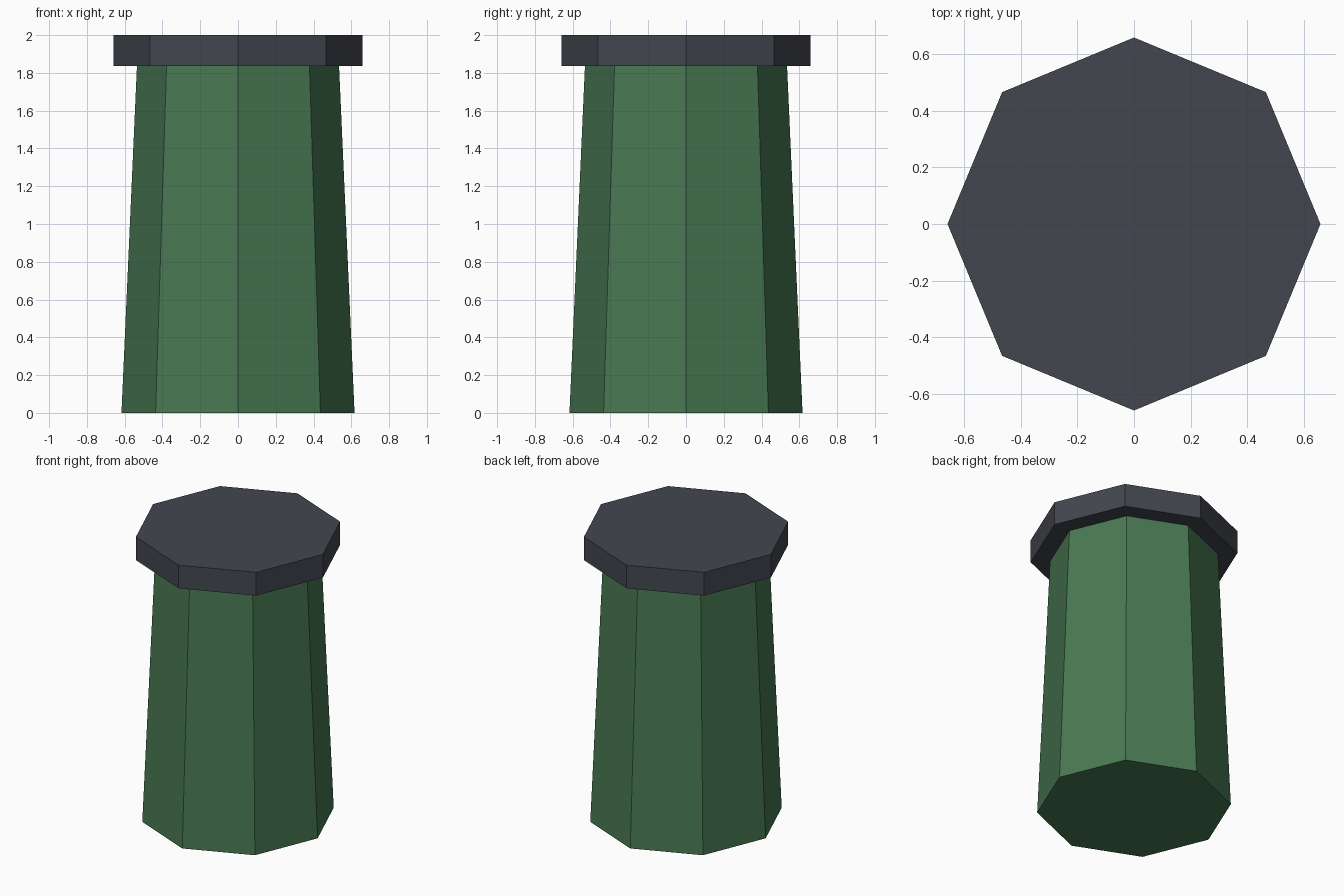
import bpy

# Remove the default cube
cube = bpy.data.objects.get("Cube")
if cube:
    bpy.data.objects.remove(cube, do_unlink=True)

SIDES = 8
CAP_BOTTOM = 1.837
TOP = 2.0


def make_material(name, color):
    mat = bpy.data.materials.new(name)
    mat.use_nodes = True
    mat.diffuse_color = color
    mat.node_tree.nodes["Principled BSDF"].inputs["Base Color"].default_value = color
    return mat


def make_prism(name, r_bottom, r_top, z_bottom, z_top, mat):
    """Flat-shaded eight-sided frustum with corners on the x and y axes."""
    bpy.ops.mesh.primitive_cone_add(
        vertices=SIDES, radius1=r_bottom, radius2=r_top,
        depth=z_top - z_bottom, location=(0, 0, (z_bottom + z_top) / 2))
    obj = bpy.context.object
    obj.name = name
    obj.data.materials.append(mat)
    bpy.ops.object.shade_flat()
    return obj


green = make_material("muted green", (0.065, 0.19, 0.085, 1))
charcoal = make_material("charcoal grey", (0.055, 0.062, 0.076, 1))

# Tapered body
make_prism("body", 0.617, 0.535, 0, CAP_BOTTOM, green)

# Overhanging flat cap
make_prism("cap", 0.658, 0.658, CAP_BOTTOM, TOP, charcoal)
